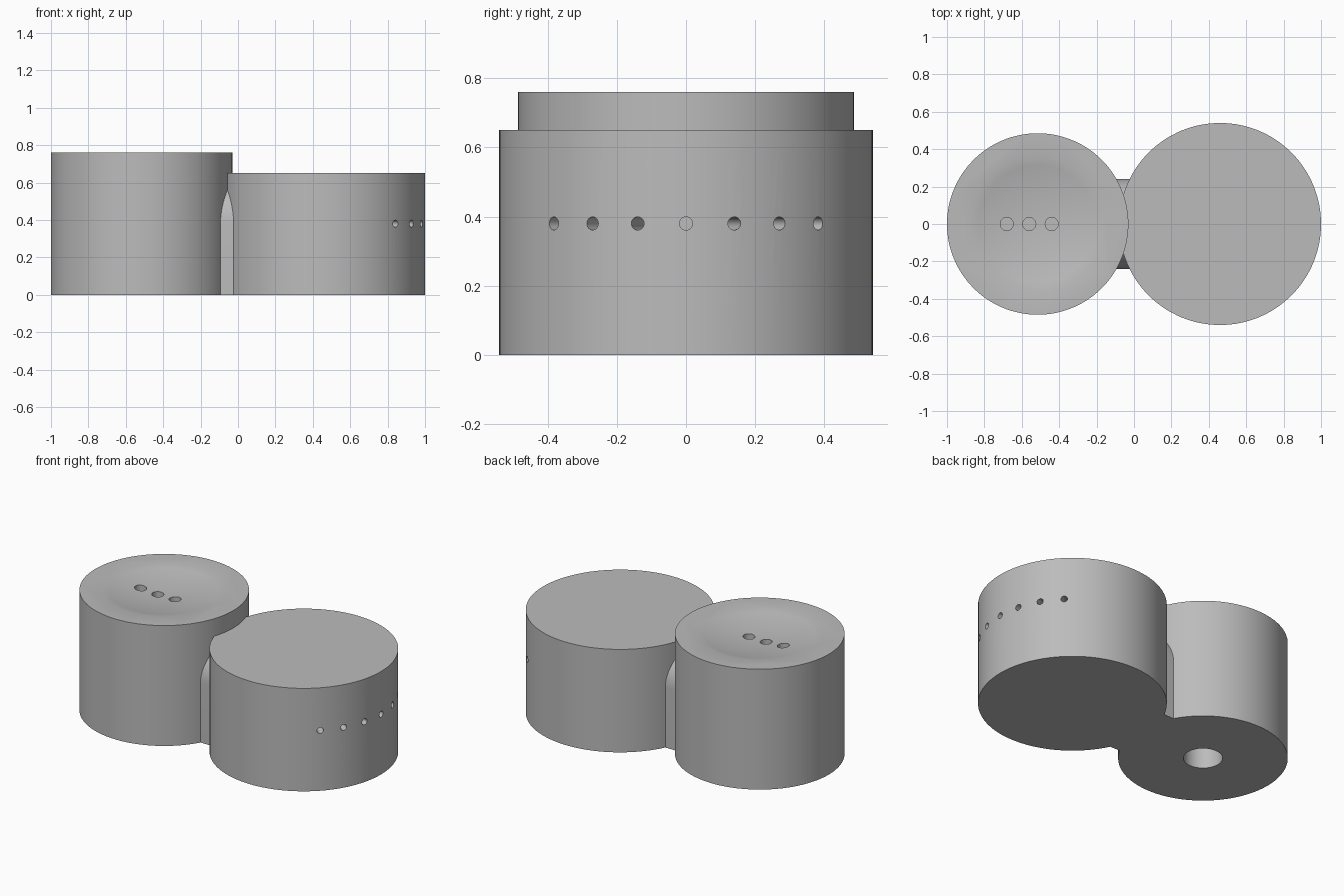
import bpy, bmesh, math
from mathutils import Matrix, Vector

if "Cube" in bpy.data.objects:
    bpy.data.objects.remove(bpy.data.objects["Cube"])

grey = bpy.data.materials.new("plain grey")
grey.use_nodes = True
colour = (0.5, 0.5, 0.5, 1)
grey.diffuse_color = colour
grey.node_tree.nodes["Principled BSDF"].inputs["Base Color"].default_value = colour


def make_object(name, bm):
    bmesh.ops.recalc_face_normals(bm, faces=bm.faces)
    mesh = bpy.data.meshes.new(name)
    bm.to_mesh(mesh)
    bm.free()
    mesh.materials.append(grey)
    obj = bpy.data.objects.new(name, mesh)
    bpy.context.collection.objects.link(obj)
    return obj


def add_rod(bm, start, end, radius, sides=24):
    start, end = Vector(start), Vector(end)
    axis = end - start
    matrix = Matrix.Translation((start + end) / 2) @ axis.to_track_quat("Z", "Y").to_matrix().to_4x4()
    bmesh.ops.create_cone(bm, cap_ends=True, segments=sides, radius1=radius,
                          radius2=radius, depth=axis.length, matrix=matrix)


def rods(name, items, radius, sides=24):
    bm = bmesh.new()
    for start, end in items:
        add_rod(bm, start, end, radius, sides)
    return make_object(name, bm)


def cut(body, cutter):
    mod = body.modifiers.new("cut", "BOOLEAN")
    mod.operation = "DIFFERENCE"
    mod.solver = "EXACT"
    mod.object = cutter
    bpy.context.view_layer.objects.active = body
    bpy.ops.object.modifier_apply(modifier=mod.name)
    bpy.data.objects.remove(cutter)


TALL_X, TALL_R, TALL_H = -0.515, 0.485, 0.76
WIDE_X, WIDE_R, WIDE_H = 0.46, 0.54, 0.65
MID_Z = 0.38

# Two round bodies
tall = rods("tall_body", [((TALL_X, 0, 0), (TALL_X, 0, TALL_H))], TALL_R, 128)
wide = rods("wide_body", [((WIDE_X, 0, 0), (WIDE_X, 0, WIDE_H))], WIDE_R, 128)

# Shallow dish in the tall body's top
dish_r, dish_d, rings, sides = 0.36, 0.042, 8, 32
bm = bmesh.new()
profile = [(0, -dish_d)]
for i in range(1, rings + 1):
    t = i / rings
    profile.append((dish_r * t, dish_d * (t * t - 1)))
profile += [(dish_r, 0.1), (0, 0.1)]
verts = [bm.verts.new((r, 0, z)) for r, z in profile]
edges = [bm.edges.new(pair) for pair in zip(verts, verts[1:])]
bmesh.ops.spin(bm, geom=verts + edges, cent=(0, 0, 0), axis=(0, 0, 1),
               angle=math.tau, steps=sides)
bmesh.ops.remove_doubles(bm, verts=bm.verts, dist=0.0001)
bmesh.ops.translate(bm, verts=bm.verts, vec=(TALL_X, 0, TALL_H))
cut(tall, make_object("dish_cutter", bm))

# Three holes in the dish and one bore underneath
cut(tall, rods("top_hole_cutter", [((x, 0, 0.52), (x, 0, 0.9)) for x in (-0.68, -0.56, -0.44)], 0.035))
cut(tall, rods("bottom_bore_cutter", [((TALL_X, 0, -0.1), (TALL_X, 0, 0.35))], 0.112, 48))

# Fan of seven radial holes around the wide body
fan = []
for step in range(-3, 4):
    a = math.radians(15 * step)
    out = Vector((math.cos(a), math.sin(a), 0))
    centre = Vector((WIDE_X, 0, MID_Z))
    fan.append((centre + out * 0.32, centre + out * 0.6))
cut(wide, rods("side_hole_cutter", fan, 0.019))

# Arched bridge joining the bodies
bm = bmesh.new()
arch_r, left, right = 0.24, -0.2, 0.08
outline = [(-arch_r, 0), (arch_r, 0)]
outline += [(arch_r * math.cos(math.pi * i / 32), MID_Z + arch_r * math.sin(math.pi * i / 32))
            for i in range(33)]
face = bm.faces.new([bm.verts.new((left, y, z)) for y, z in outline])
ext = bmesh.ops.extrude_face_region(bm, geom=[face])
bmesh.ops.translate(bm, vec=(right - left, 0, 0),
                    verts=[v for v in ext["geom"] if isinstance(v, bmesh.types.BMVert)])
bridge = make_object("bridge", bm)

# Smooth walls, crisp rims
bpy.ops.object.select_all(action="DESELECT")
for obj in (tall, wide, bridge):
    obj.select_set(True)
bpy.context.view_layer.objects.active = tall
bpy.ops.object.shade_smooth_by_angle(angle=math.radians(30))
